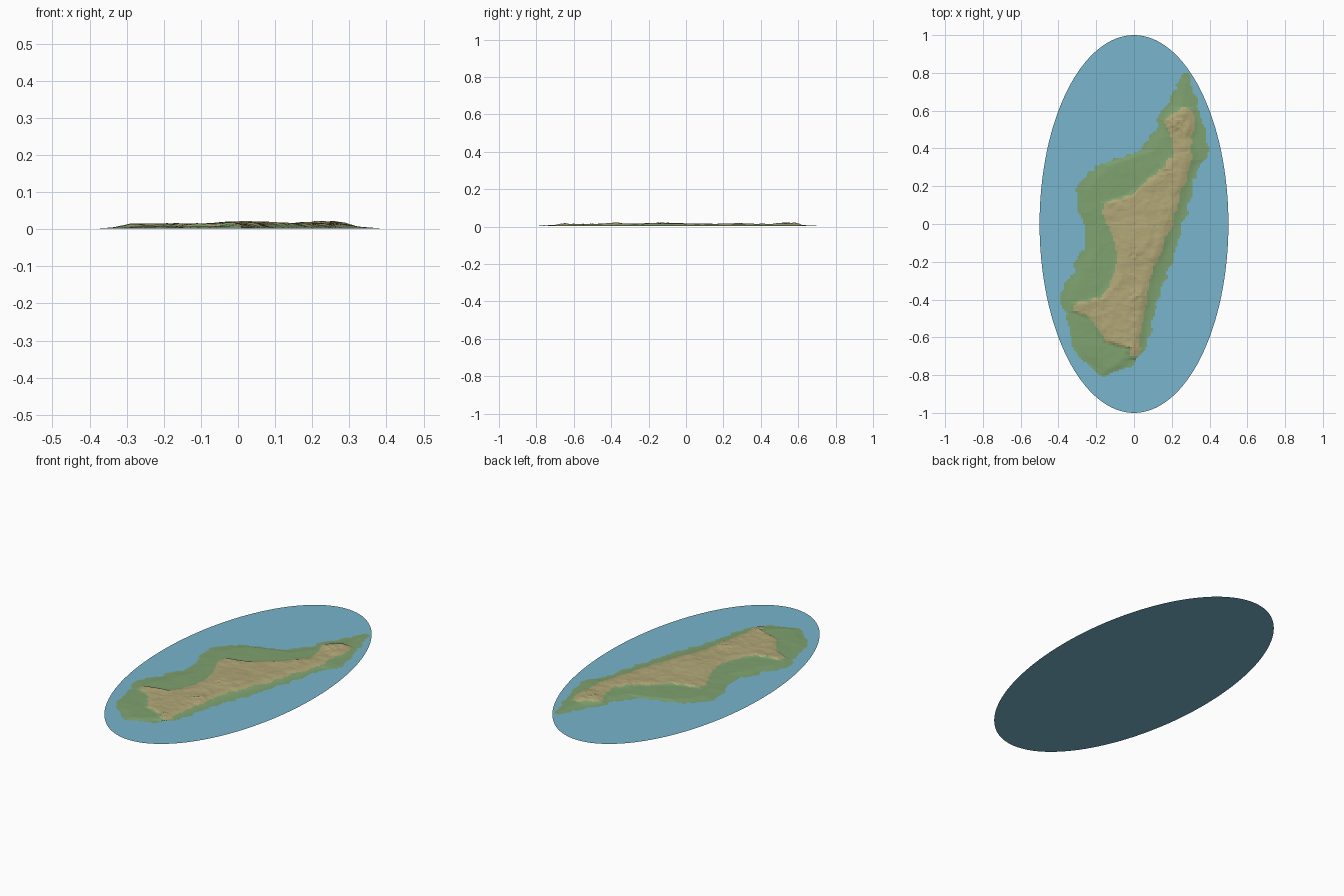
import bpy
import bmesh
import math
from mathutils import Vector, noise

cube = bpy.data.objects.get("Cube")
if cube:
    bpy.data.objects.remove(cube, do_unlink=True)

STEP = 0.01

# Coastline rows from north to south, in hundredths: y, west x, east x
COAST = [(79, 26, 28), (74, 23, 31), (69, 21, 32), (63, 18, 34), (58, 13, 35),
         (50, 12, 37), (45, 7, 38), (39, 3, 40), (34, -11, 39), (31, -20, 34),
         (24, -27, 31), (18, -31, 31), (12, -29, 29), (6, -30, 28),
         (0, -26, 26), (-13, -26, 22), (-20, -31, 20), (-25, -32, 18),
         (-32, -37, 15), (-40, -39, 13), (-48, -36, 11), (-56, -34, 9),
         (-64, -33, 6), (-70, -29, 4), (-75, -23, -2), (-80, -19, -13)]

# Highland rows in the same form
HIGHLAND = [(62, 26, 30), (55, 16, 32), (50, 18, 32), (45, 20, 30),
            (37, 21, 31), (31, 16, 30), (21, 5, 27), (15, -3, 25),
            (11, -16, 24), (5, -16, 22), (-8, -11, 17), (-16, -9, 14),
            (-24, -10, 10), (-32, -12, 8), (-39, -18, 7), (-42, -32, 7),
            (-46, -32, 5), (-50, -23, 5), (-62, -15, 3), (-66, -3, 3),
            (-71, -1, 2)]

# Hills: x, y, radius, height
HILLS = [(0.02, -0.40, 0.05, 0.006), (0.03, -0.12, 0.12, 0.006),
         (0.23, 0.55, 0.06, 0.008), (0.00, -0.66, 0.04, 0.005),
         (0.18, 0.28, 0.08, 0.003)]

# Rugged ridges: x, y, radius
CRAGS = [(0.22, 0.54, 0.07), (0.00, -0.66, 0.05), (0.02, -0.38, 0.05),
         (0.00, -0.16, 0.03), (0.17, 0.28, 0.04)]


def make_material(name, colour):
    mat = bpy.data.materials.new(name)
    mat.use_nodes = True
    rgba = (*colour, 1.0)
    mat.diffuse_color = rgba
    mat.node_tree.nodes["Principled BSDF"].inputs["Base Color"].default_value = rgba
    return mat


def add_object(name, bm, materials):
    mesh = bpy.data.meshes.new(name)
    bm.to_mesh(mesh)
    bm.free()
    for mat in materials:
        mesh.materials.append(mat)
    obj = bpy.data.objects.new(name, mesh)
    bpy.context.collection.objects.link(obj)
    return obj


def inset(rows, x, y):
    """Distance inside the outline along x; negative when outside."""
    for (y0, w0, e0), (y1, w1, e1) in zip(rows, rows[1:]):
        if y1 <= y * 100 <= y0:
            t = (y0 - y * 100) / (y0 - y1)
            west = w0 + (w1 - w0) * t
            east = e0 + (e1 - e0) * t
            return min(x - west / 100, east / 100 - x)
    return -1.0


def ragged(rows, x, y, amount):
    p = Vector((x * 22, y * 22, 3.0))
    return inset(rows, x + amount * noise.noise(p),
                 y + amount * noise.noise(p + Vector((9, 5, 0))))


def ramp(value, width):
    t = max(0.0, min(1.0, value / width))
    return t * t * (3 - 2 * t)


def bump(x, y, cx, cy, radius):
    return math.exp(-((x - cx) ** 2 + (y - cy) ** 2) / radius ** 2)


def height(x, y):
    shore = ramp(inset(COAST, x, y), 0.09)
    upland = ramp(inset(HIGHLAND, x, y) + 0.03, 0.07)
    p = Vector((x, y, 0.5))
    roll = noise.fractal(p * 16, 1.0, 2.0, 4)
    z = 0.002 + 0.005 * shore + 0.007 * upland
    z += sum(h * bump(x, y, cx, cy, r) for cx, cy, r, h in HILLS) * shore
    z += roll * (0.001 + 0.0025 * upland) * shore
    crag = sum(bump(x, y, *c) for c in CRAGS)
    z += 0.005 * crag * shore * noise.noise(p * 55)
    return max(0.0015, min(0.027, z))


sea_blue = make_material("sea_blue", (0.19, 0.46, 0.61))
lowland_green = make_material("lowland_green", (0.21, 0.36, 0.16))
highland_tan = make_material("highland_tan", (0.44, 0.385, 0.185))

# Sea: a flat oval sheet
bm = bmesh.new()
bmesh.ops.create_circle(bm, cap_ends=True, radius=1.0, segments=128)
bmesh.ops.scale(bm, vec=(0.5, 1.0, 1.0), verts=bm.verts)
add_object("sea", bm, [sea_blue])

# Island: a grid trimmed to the coast and raised into relief
bm = bmesh.new()
bmesh.ops.create_grid(bm, x_segments=84, y_segments=164, size=1.0)
bmesh.ops.scale(bm, vec=(42 * STEP, 82 * STEP, 1.0), verts=bm.verts)
water = []
for face in bm.faces:
    c = face.calc_center_median()
    if ragged(COAST, c.x, c.y, 0.018) < 0:
        water.append(face)
    elif ragged(HIGHLAND, c.x, c.y, 0.015) > 0:
        face.material_index = 1
bmesh.ops.delete(bm, geom=water, context="FACES")
for vert in bm.verts:
    vert.co.z = height(vert.co.x, vert.co.y)
add_object("island", bm, [lowland_green, highland_tan])
